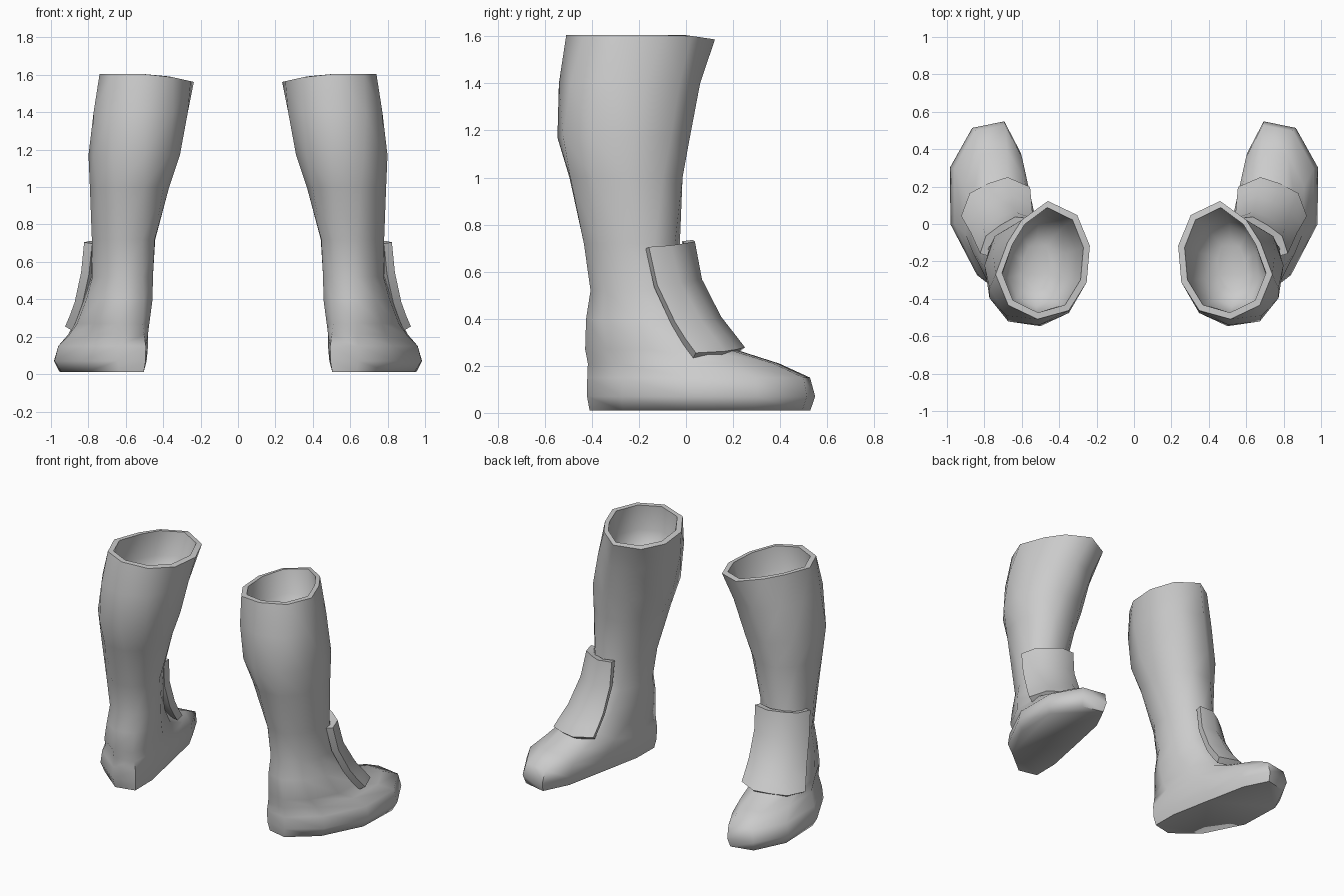
import bpy, bmesh, math
from mathutils import Vector

cube = bpy.data.objects.get("Cube")
if cube:
    bpy.data.objects.remove(cube)

grey = bpy.data.materials.new("soft_grey")
grey.use_nodes = True
GREY = (0.6, 0.6, 0.6, 1)
grey.diffuse_color = GREY
grey.node_tree.nodes["Principled BSDF"].inputs["Base Color"].default_value = GREY

SIDES = 10
TOP = 1.605

# height, centre x, centre y, half length, half width, heading, front flare, outward bend
BOOT = [
    (0.01, .665, .06, .465, .195, 13, .08, .09),
    (0.07, .665, .065, .482, .223, 13, .08, .1),
    (0.15, .66, .055, .475, .215, 13, .06, .09),
    (0.21, .655, -.01, .41, .19, 14, .05, .06),
    (0.27, .655, -.11, .32, .18, 17, .02, .03),
    (0.40, .635, -.175, .25, .17, 20, 0, .01),
    (0.52, .62, -.2, .205, .16, 20, 0, 0),
    (0.72, .612, -.23, .205, .17, 18, 0, 0),
    (1.00, .58, -.255, .25, .21, 10, 0, 0),
    (1.17, .555, -.265, .285, .245, 5, 0, 0),
    (1.40, .523, -.24, .3, .263, 0, 0, 0),
    (TOP, .488, -.193, .317, .255, -5, 0, 0),
]
# height, centre x, centre y, half width, heading, bulge
GUARD = [
    (0.27, .74, .12, .2, 23, .1),
    (0.33, .725, .075, .19, 24, .1),
    (0.40, .71, .03, .18, 25, .09),
    (0.56, .69, -.04, .17, 29, .075),
    (0.72, .68, -.065, .17, 33, .065),
]


def place(cx, cy, heading, forward, outward):
    a = math.radians(heading)
    return Vector((cx + forward * math.sin(a) + outward * math.cos(a),
                   cy + forward * math.cos(a) - outward * math.sin(a)))


def boot_ring(z, cx, cy, length, width, heading, flare, bend):
    # the flat toe edge turns gradually into a pointed front at the rim
    phase = math.pi / SIDES * max(0, 1 - z / TOP)
    ring = []
    for i in range(SIDES):
        t = 2 * math.pi * i / SIDES + phase
        c, s = math.cos(t), math.sin(t)
        u = length * c / math.cos(phase)
        v = math.copysign(abs(s) ** .85, s) * width * (1 + flare * c) + bend * (1 - c * c)
        # the outer front of the calf flattens towards the rim
        if z > 1.2 and c > .1 and s > .1:
            flat = 1 - .2 * (z - 1.2) / (TOP - 1.2)
            u, v = u * flat, v * flat
        p = place(cx, cy, heading, u, v)
        # the rim dips on its inner and front sides
        dip = .22 * max(0, .43 - p.x) + .15 * max(0, p.y) if z > 1.5 else 0
        ring.append(Vector((p.x, p.y, z - dip)))
    return ring


def finish(name, bm, side, angle):
    for v in bm.verts:
        v.co.x *= side
    bmesh.ops.recalc_face_normals(bm, faces=bm.faces)
    mesh = bpy.data.meshes.new(name)
    bm.to_mesh(mesh)
    bm.free()
    mesh.materials.append(grey)
    obj = bpy.data.objects.new(name, mesh)
    bpy.context.collection.objects.link(obj)
    bpy.ops.object.select_all(action='DESELECT')
    bpy.context.view_layer.objects.active = obj
    obj.select_set(True)
    bpy.ops.object.shade_smooth_by_angle(angle=math.radians(angle))


def add_boot(name, side):
    rings = [boot_ring(*row) for row in BOOT]
    # rim and rounded hollow inside
    z, cx, cy, length, width, heading, flare, bend = BOOT[-1]
    for depth, shift, shrink in ((0, 0, .035), (.17, .02, .05), (.27, .03, .1), (.32, .035, .18)):
        rings.append(boot_ring(z - depth, cx + shift, cy - shift, length - shrink,
                               width - shrink, heading, flare, bend))
    bm = bmesh.new()
    loops = [[bm.verts.new(p) for p in ring] for ring in rings]
    for low, high in zip(loops, loops[1:]):
        for i in range(SIDES):
            j = (i + 1) % SIDES
            bm.faces.new((low[i], low[j], high[j], high[i]))
    bm.faces.new(loops[0])
    bm.faces.new(loops[-1])
    finish(name, bm, side, 70)


def add_guard(name, side):
    bm = bmesh.new()
    rows = []
    for z, cx, cy, width, heading, bulge in GUARD:
        row = []
        for across, out in ((-1, 0), (-.55, .95), (0, 1.05), (.55, .95), (1, 0)):
            p = place(cx, cy, heading, out * bulge, across * width)
            row.append(bm.verts.new((p.x, p.y, z - .015 * across)))
        rows.append(row)
    for low, high in zip(rows, rows[1:]):
        for i in range(len(low) - 1):
            bm.faces.new((low[i + 1], low[i], high[i], high[i + 1]))
    # thicken towards the ankle
    bm.normal_update()
    bmesh.ops.solidify(bm, geom=bm.faces[:], thickness=.045)
    finish(name, bm, side, 60)


for label, side in (("left", 1), ("right", -1)):
    add_boot(label + "_boot", side)
    add_guard(label + "_ankle_guard", side)
